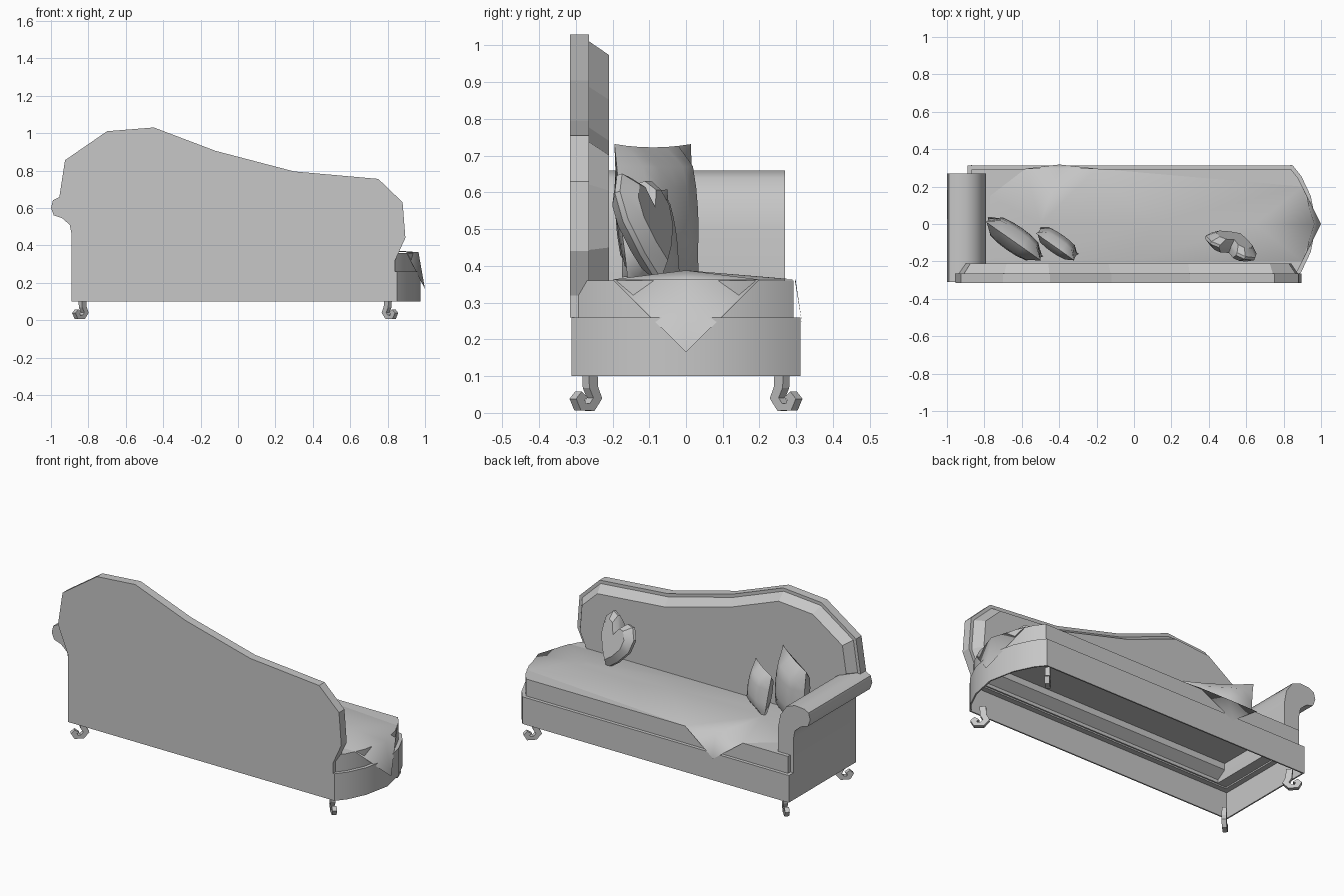
import bpy, bmesh
from math import radians
from mathutils import Vector

cube = bpy.data.objects.get("Cube")
if cube:
    bpy.data.objects.remove(cube, do_unlink=True)

fabric = bpy.data.materials.new("plain grey")
fabric.use_nodes = True
GREY = (0.57, 0.57, 0.57, 1)
fabric.diffuse_color = GREY
fabric.node_tree.nodes["Principled BSDF"].inputs["Base Color"].default_value = GREY


def finish(name, bm, smooth=None):
    bmesh.ops.recalc_face_normals(bm, faces=bm.faces)
    mesh = bpy.data.meshes.new(name)
    bm.to_mesh(mesh)
    bm.free()
    mesh.materials.append(fabric)
    obj = bpy.data.objects.new(name, mesh)
    bpy.context.collection.objects.link(obj)
    if smooth:
        bpy.ops.object.select_all(action='DESELECT')
        obj.select_set(True)
        bpy.context.view_layer.objects.active = obj
        bpy.ops.object.shade_smooth_by_angle(angle=radians(smooth))
    return obj


def loft(name, rings, start=True, end=True, smooth=None):
    """Bridge equal closed rings of points, with optional end caps."""
    bm = bmesh.new()
    loops = [[bm.verts.new(p) for p in ring] for ring in rings]
    n = len(loops[0])
    for a, b in zip(loops, loops[1:]):
        for i in range(n):
            j = (i + 1) % n
            bm.faces.new((a[i], a[j], b[j], b[i]))
    if start:
        bm.faces.new(loops[0][::-1])
    if end:
        bm.faces.new(loops[-1])
    return finish(name, bm, smooth)


def inset(points, d):
    """Move a closed outline inwards by d (counter-clockwise order)."""
    out = []
    for i, p in enumerate(points):
        p, a, b = Vector(p), Vector(points[i - 1]), Vector(points[(i + 1) % len(points)])
        e, f = (p - a).normalized(), (b - p).normalized()
        n1, n2 = Vector((-e.y, e.x)), Vector((-f.y, f.x))
        out.append(p + (n1 + n2) * d / (1 + n1.dot(n2)))
    return out


# base: hollow underneath with stepped ledges, rounded at one end
half_end = [(0.85, 0.312), (0.895, 0.255), (0.945, 0.15)]
outline = ([(-0.89, -0.312)] + [(x, -y) for x, y in half_end] + [(0.975, 0)]
           + half_end[::-1] + [(-0.89, 0.312)])
level = lambda d, z: [(p[0], p[1], z) for p in inset(outline, d)]
loft("base", [level(0.07, 0.352), level(0.07, 0.31), level(0.04, 0.31), level(0.04, 0.252),
              level(0.008, 0.252), level(0.008, 0.1), level(0, 0.1), level(0, 0.26),
              level(0.02, 0.26)], end=False, smooth=35)
loft("seat_cushion", [level(0.02, 0.26), level(0.02, 0.36)], start=False, smooth=35)

# backrest: flat slab with a bevelled pad
back = [(-0.89, 0.26), (0.84, 0.26), (0.84, 0.32), (0.895, 0.44), (0.88, 0.63),
        (0.75, 0.755), (0.30, 0.795), (-0.12, 0.905), (-0.45, 1.03), (-0.70, 1.01),
        (-0.925, 0.855), (-0.955, 0.66), (-0.89, 0.5)]
upright = lambda pts, y: [(p[0], y, p[1]) for p in pts]
loft("backrest_slab", [upright(back, -0.315), upright(back, -0.264)])
loft("backrest_pad", [upright(inset(back, 0.018), -0.265),
                      upright(inset(back, 0.055), -0.21)])

# scrolled arm
arm = [(-0.79, 0.26), (-0.79, 0.5), (-0.805, 0.58), (-0.845, 0.64), (-0.90, 0.66),
       (-0.96, 0.655), (-0.99, 0.64), (-1.0, 0.6), (-0.985, 0.56), (-0.94, 0.545),
       (-0.90, 0.51), (-0.89, 0.46), (-0.89, 0.26)]
loft("arm", [upright(arm, -0.309), upright(arm, 0.27)], smooth=40)

# throw blanket: shallow dome with two hanging corners
rim = [(-0.77, -0.2), (0.0, -0.2), (0.9, -0.2), (0.965, 0), (0.9, 0.2),
       (-0.2, 0.296), (-0.4, 0.298), (-0.58, 0.296), (-0.77, 0.15)]
bm = bmesh.new()
edge = [bm.verts.new((x, y, 0.363)) for x, y in rim]
ridge = [bm.verts.new((x, 0, 0.388)) for x in (-0.5, 0.1, 0.65)]
links = [0, 1, 2, 2, 2, 1, 0, 0, 0]
for i, a in enumerate(edge):
    j = (i + 1) % len(edge)
    r, s = ridge[links[i]], ridge[links[j]]
    bm.faces.new((a, edge[j], r) if r == s else (a, edge[j], s, r))
for ids, tip in (((2, 3, 4), (1.0, 0, 0.165)), ((5, 6, 7), (-0.4, 0.318, 0.23))):
    t = bm.verts.new(tip)
    for i in ids[:-1]:
        bm.faces.new((edge[i + 1], edge[i], t))
finish("throw_blanket", bm, smooth=80)


# square cushions: two bulging grids, welded along slightly pinched edges
def pillow(name, size, depth, place, turn, lean):
    bm = bmesh.new()
    for side in (1, -1):
        made = bmesh.ops.create_grid(bm, x_segments=6, y_segments=6, size=1)
        for v in made["verts"]:
            u, w = v.co.x, v.co.y
            bulge = max(0, (1 - u * u) * (1 - w * w)) ** 0.35
            pinch_u, pinch_w = 1 - 0.05 * (1 - w * w), 1 - 0.05 * (1 - u * u)
            v.co = (u * pinch_u * size, side * bulge * depth, w * pinch_w * size)
    bmesh.ops.remove_doubles(bm, verts=bm.verts, dist=0.0005)
    obj = finish(name, bm, smooth=45)
    obj.location = place
    obj.rotation_euler = (radians(lean), 0, radians(turn))


pillow("large_pillow", 0.182, 0.07, (-0.64, -0.08, 0.55), -35, 4)
pillow("small_pillow", 0.125, 0.05, (-0.41, -0.105, 0.485), -35, 10)

# heart-shaped cushion
lobe = [(0.05, 0.13), (0.1, 0.135), (0.145, 0.08), (0.135, 0.0), (0.07, -0.09)]
heart = [(0, 0.055)] + lobe + [(0, -0.155)] + [(-x, z) for x, z in lobe[::-1]]
rings = [[(x * s, y, z * s) for x, z in heart]
         for s, y in ((0.72, -0.04), (1, -0.008), (1, 0.008), (0.72, 0.04))]
heart_obj = loft("heart_pillow", rings, smooth=30)
heart_obj.location = (0.53, -0.11, 0.51)
heart_obj.rotation_euler = (radians(17), radians(-6), radians(-24))

# hooked feet curling diagonally outwards
path = [(0, 0.12), (-0.002, 0.07), (-0.013, 0.04), (0.002, 0.016), (0.026, 0.016),
        (0.034, 0.037), (0.022, 0.05)]
for side, x, sx in (("right", -0.832, -1), ("left", 0.802, 1)):
    for end, sy in (("front", -1), ("rear", 1)):
        rings = []
        for i, p in enumerate(path):
            a, b = path[max(i - 1, 0)], path[min(i + 1, len(path) - 1)]
            t = (Vector(b) - Vector(a)).normalized() * 0.012
            ring = []
            for k, w in ((1, 1), (1, -1), (-1, -1), (-1, 1)):
                u, z = p[0] - t.y * k, p[1] + t.x * k
                ring.append((x + sx * (u + w * 0.009), sy * (0.262 + u - w * 0.009), max(z, 0)))
            rings.append(ring)
        loft(f"{end}_{side}_foot", rings)
